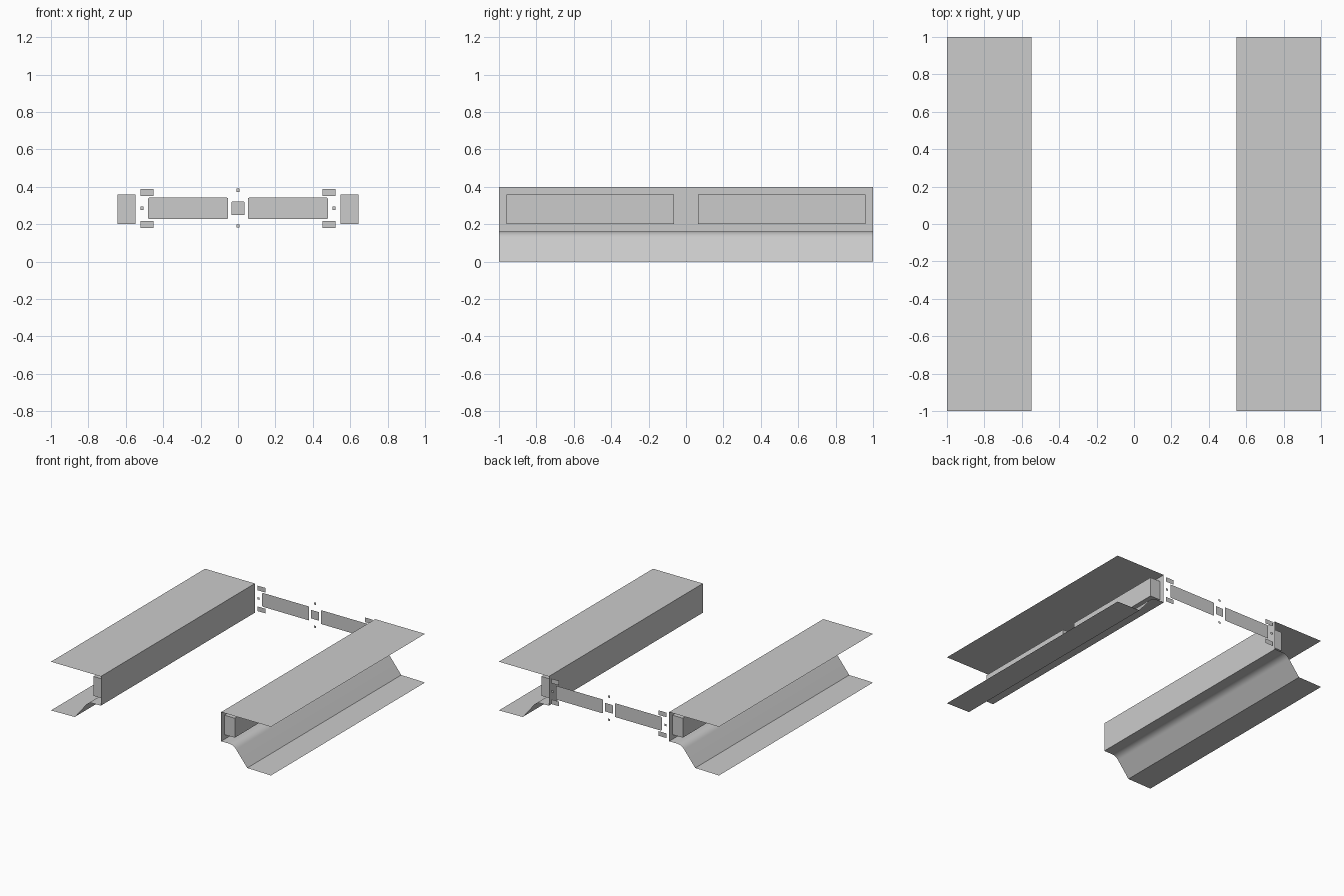
import bpy, bmesh, math
from mathutils import Vector

cube = bpy.data.objects.get("Cube")
if cube:
    bpy.data.objects.remove(cube, do_unlink=True)

# Single bare-metal grey
metal = bpy.data.materials.new("plain grey")
metal.use_nodes = True
grey = (0.6, 0.6, 0.6, 1)
metal.diffuse_color = grey
metal.node_tree.nodes["Principled BSDF"].inputs["Base Color"].default_value = grey


def finish(name, bm):
    mesh = bpy.data.meshes.new(name)
    bm.to_mesh(mesh)
    bm.free()
    mesh.materials.append(metal)
    obj = bpy.data.objects.new(name, mesh)
    bpy.context.collection.objects.link(obj)
    return obj


def sheet(name, profile, side):
    """Extrude an open x-z profile along the full length."""
    bm = bmesh.new()
    rows = [[bm.verts.new((side * x, y, z)) for y in (-1, 1)] for x, z in profile]
    for a, b in zip(rows, rows[1:]):
        loop = (a[0], a[1], b[1], b[0])
        bm.faces.new(loop if side > 0 else loop[::-1])
    return finish(name, bm)


def box(name, lo, hi):
    bm = bmesh.new()
    bmesh.ops.create_cube(bm, size=1)
    lo, hi = Vector(lo), Vector(hi)
    bmesh.ops.scale(bm, vec=hi - lo, verts=bm.verts)
    bmesh.ops.translate(bm, vec=(lo + hi) / 2, verts=bm.verts)
    return finish(name, bm)


def plate(name, x, z, w, h, radius=0):
    """Flat upright panel at the back end, with optional rounded corners."""
    bm = bmesh.new()
    corners = [(1, 1), (1, -1), (-1, -1), (-1, 1)]
    bm.faces.new([bm.verts.new((x + i * w / 2, 1, z + k * h / 2)) for i, k in corners])
    if radius:
        bmesh.ops.bevel(bm, geom=bm.verts[:], offset=radius, segments=3,
                        profile=0.5, affect='VERTICES')
    return finish(name, bm)


# Rail section: top flange, wall, curved shoulder, slope and foot flange
INNER, SHOULDER, R = 0.547, 0.16, 0.08
bend = [(0.62 + R * math.sin(a), SHOULDER - R + R * math.cos(a))
        for a in (math.radians(53 * i / 8) for i in range(9))]
section = [(1, 0.4), (INNER, 0.4), (INNER, SHOULDER)] + bend + [(0.784, 0.004), (1, 0)]

for side, label in ((1, "left"), (-1, "right")):
    rail = sheet(label + "_rail", section, side)
    bpy.ops.object.select_all(action='DESELECT')
    rail.select_set(True)
    bpy.context.view_layer.objects.active = rail
    bpy.ops.object.shade_smooth_by_angle(angle=math.radians(25))

    # Two stiffener boxes against the outside of each wall
    for y0, y1, end in ((-0.96, -0.065, "front"), (0.065, 0.96, "back")):
        xs = sorted((side * (INNER + 0.001), side * 0.643))
        box(f"{label}_{end}_box", (xs[0], y0, 0.2), (xs[1], y1, 0.36))

    # Back end panels, clips and studs
    plate(label + "_panel", side * 0.267, 0.285, 0.426, 0.114, 0.006)
    plate(label + "_upper_clip", side * 0.487, 0.37, 0.07, 0.038)
    plate(label + "_lower_clip", side * 0.487, 0.199, 0.07, 0.038)
    plate(label + "_stud", side * 0.513, 0.285, 0.018, 0.018)

plate("centre_panel", 0, 0.285, 0.07, 0.07, 0.003)
plate("upper_centre_stud", 0, 0.381, 0.018, 0.018)
plate("lower_centre_stud", 0, 0.19, 0.018, 0.018)
